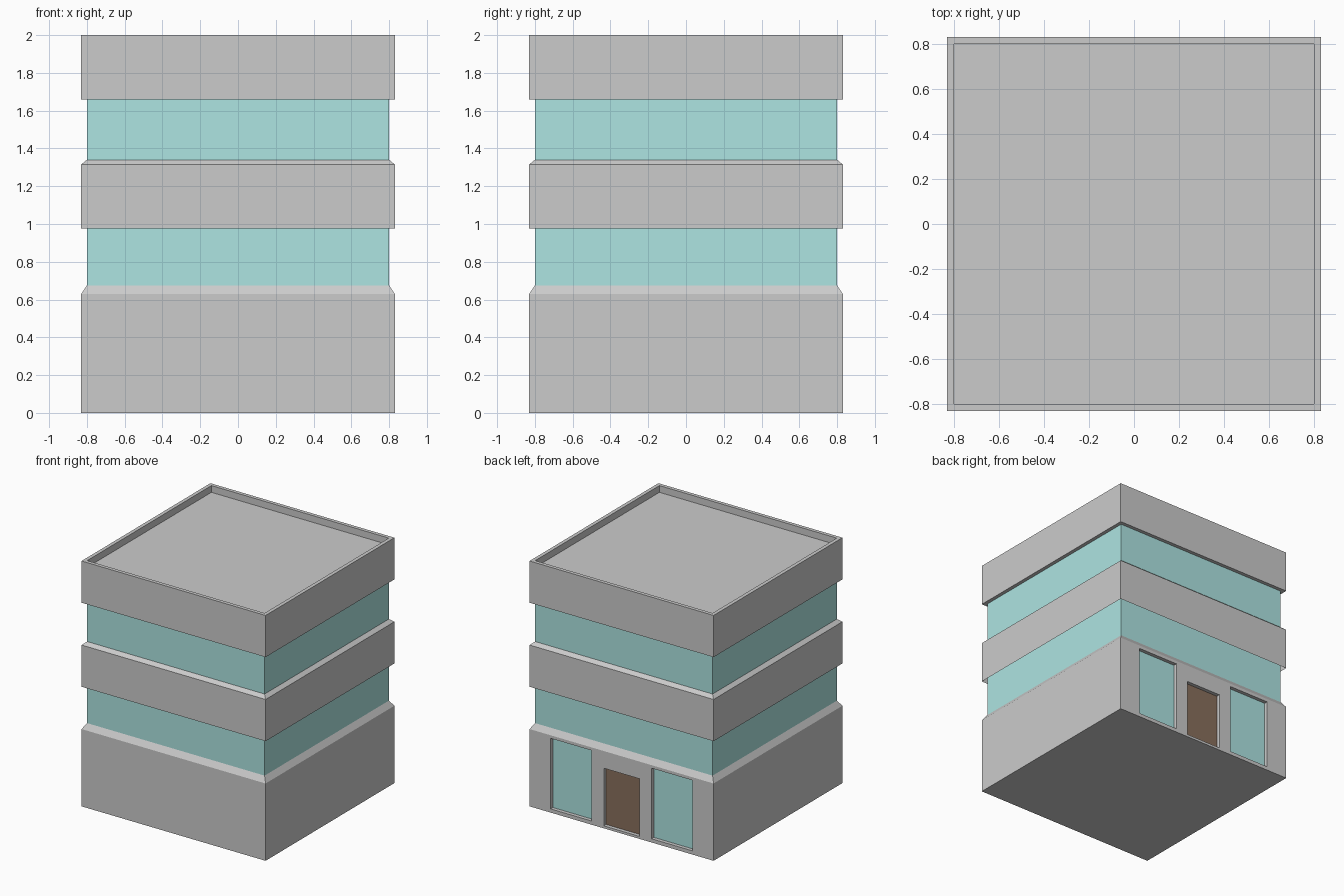
import bpy
import bmesh

if "Cube" in bpy.data.objects:
    bpy.data.objects.remove(bpy.data.objects["Cube"])

OUT, IN = 0.83, 0.80   # half widths of the wall bands and the glass


def material(name, rgb):
    m = bpy.data.materials.new(name)
    m.diffuse_color = (*rgb, 1)
    m.use_nodes = True
    m.node_tree.nodes["Principled BSDF"].inputs["Base Color"].default_value = m.diffuse_color
    return m


def finish(bm, name, mat=None):
    me = bpy.data.meshes.new(name)
    bm.to_mesh(me)
    bm.free()
    ob = bpy.data.objects.new(name, me)
    bpy.context.collection.objects.link(ob)
    if mat:
        me.materials.append(mat)
    return ob


def square_rings(name, profile, bottom=False, top=False, mat=None):
    """Sweep a (half width, z) profile around a square plan."""
    bm = bmesh.new()
    rings = [[bm.verts.new((sx * h, sy * h, z))
              for sx, sy in ((-1, -1), (1, -1), (1, 1), (-1, 1))]
             for h, z in profile]
    for a, b in zip(rings, rings[1:]):
        for i in range(4):
            j = (i + 1) % 4
            bm.faces.new((a[i], a[j], b[j], b[i]))
    if bottom:
        bm.faces.new(rings[0][::-1])
    if top:
        bm.faces.new(rings[-1])
    return finish(bm, name, mat)


def box(name, lo, hi, mat=None):
    bm = bmesh.new()
    bmesh.ops.create_cube(bm, size=1)
    for v in bm.verts:
        v.co = [lo[i] if v.co[i] < 0 else hi[i] for i in range(3)]
    return finish(bm, name, mat)


glass = material("glass", (0.42, 0.78, 0.76))
wood = material("door_wood", (0.25, 0.16, 0.11))

# Ground floor, with a sloped ledge on top
base = square_rings("ground_floor", [(OUT, 0), (OUT, 0.63), (IN, 0.675)], True, True)

# Continuous glazing behind the middle band
square_rings("glazing", [(IN, 0.675), (IN, 1.66)], mat=glass)

# Middle band, open underneath
square_rings("middle_band", [(OUT, 0.975), (OUT, 1.315), (IN, 1.34)])

# Roof band with parapet and sunken roof deck
square_rings("roof_band", [(IN, 1.66), (OUT, 1.66), (OUT, 2.0), (IN, 2.0), (IN, 1.945)], top=True)

# Recessed windows and door on the back wall
for name, x0, x1, z0, z1, mat in (
        ("left_window", 0.27, 0.64, 0.03, 0.605, glass),
        ("door", -0.16, 0.16, 0.02, 0.49, wood),
        ("right_window", -0.64, -0.27, 0.03, 0.605, glass)):
    cutter = box(name + "_cutter", (x0, 0.785, z0), (x1, 0.9, z1))
    cutter.hide_render = True
    cutter.hide_set(True)
    cut = base.modifiers.new(name + "_recess", 'BOOLEAN')
    cut.operation = 'DIFFERENCE'
    cut.solver = 'EXACT'
    cut.object = cutter
    box(name, (x0, 0.785, z0), (x1, IN, z1), mat)
